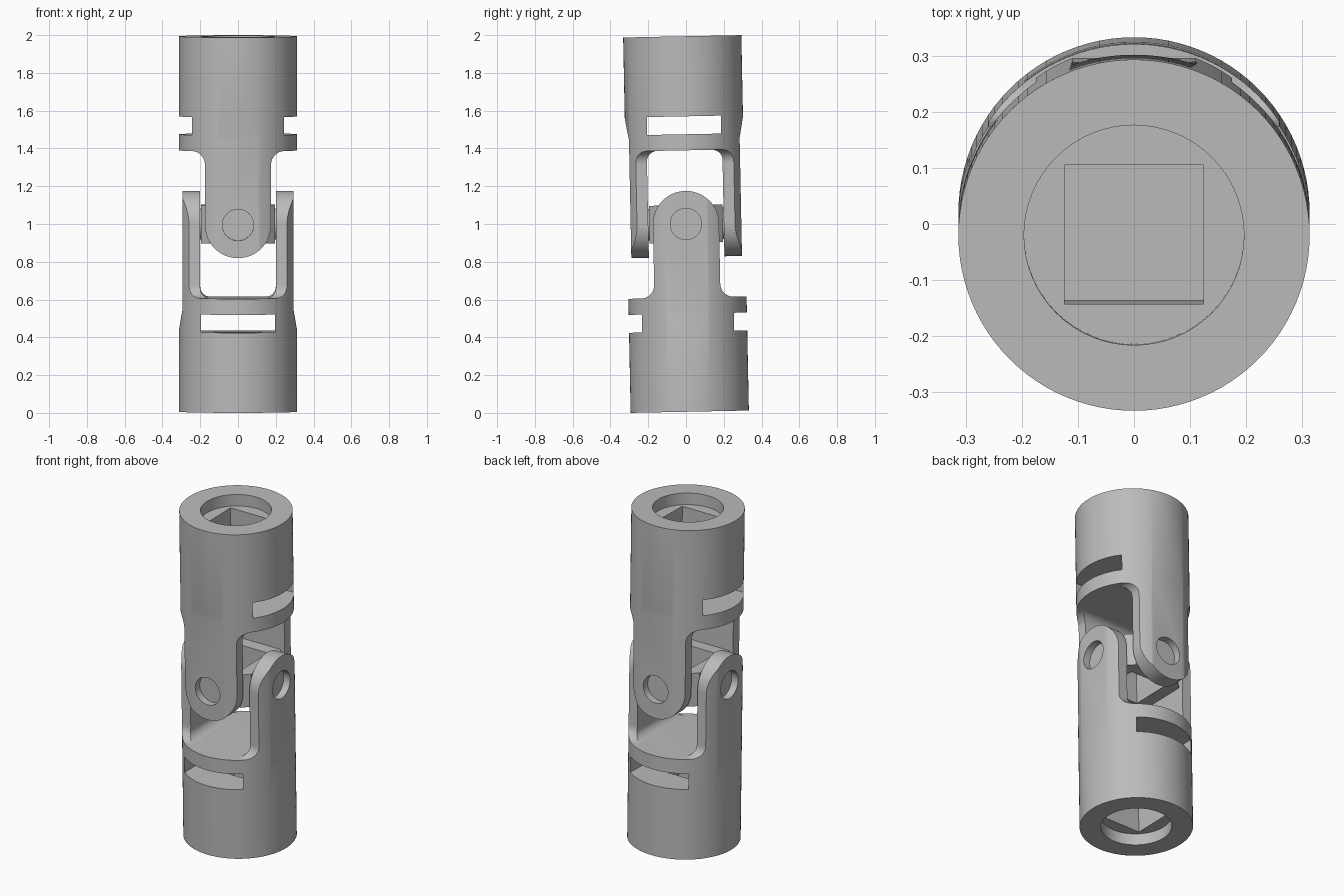
import bpy, bmesh
from math import sin, cos, pi, radians
from mathutils import Matrix, Vector

cube = bpy.data.objects.get("Cube")
if cube:
    bpy.data.objects.remove(cube, do_unlink=True)

# Main sizes, measured from the pivot centre of the joint
R, LENGTH, TILT = 0.313, 0.9938, 0.02
ARM, GAP, FLAT = 0.175, 0.2, 0.293
RING_LOW, RING_HIGH, SLOT_HIGH = 0.39, 0.475, 0.57
PIN_R = 0.083

steel = bpy.data.materials.new("steel_grey")
steel.use_nodes = True
grey = (0.5, 0.5, 0.5, 1)
steel.diffuse_color = grey
steel.node_tree.nodes["Principled BSDF"].inputs["Base Color"].default_value = grey


def to_object(bm, name):
    bmesh.ops.recalc_face_normals(bm, faces=bm.faces)
    mesh = bpy.data.meshes.new(name)
    bm.to_mesh(mesh)
    bm.free()
    mesh.materials.append(steel)
    obj = bpy.data.objects.new(name, mesh)
    bpy.context.collection.objects.link(obj)
    return obj


def arc(cx, cz, r, start, end, n=10):
    angles = [radians(start + (end - start) * i / n) for i in range(n + 1)]
    return [(cx + r * cos(a), cz + r * sin(a)) for a in angles]


def prism(name, points, axis, lo, hi):
    """Extrude a closed outline along x, y or z."""
    place = {"x": lambda u, v, d: (d, u, v),
             "y": lambda u, v, d: (u, d, v),
             "z": lambda u, v, d: (u, v, d)}[axis]
    bm = bmesh.new()
    face = bm.faces.new([bm.verts.new(place(u, v, lo)) for u, v in points])
    out = bmesh.ops.extrude_face_region(bm, geom=[face])
    move = Vector(place(0, 0, hi - lo))
    bmesh.ops.translate(bm, vec=move, verts=[g for g in out["geom"] if isinstance(g, bmesh.types.BMVert)])
    return to_object(bm, name)


def box(name, x, y, lo, hi):
    return prism(name, [(-x, -y), (x, -y), (x, y), (-x, y)], "z", lo, hi)


def rod(name, r, axis, lo, hi, n=48):
    return prism(name, arc(0, 0, r, 0, 360, n)[:-1], axis, lo, hi)


def combine(obj, cutter, operation="DIFFERENCE"):
    mod = obj.modifiers.new("cut", "BOOLEAN")
    mod.operation, mod.solver, mod.object = operation, "EXACT", cutter
    bpy.context.view_layer.update()
    result = bpy.data.meshes.new_from_object(
        obj.evaluated_get(bpy.context.evaluated_depsgraph_get()))
    obj.modifiers.clear()
    obj.data = result
    bpy.data.objects.remove(cutter, do_unlink=True)


def finish(obj, matrix):
    obj.data.transform(matrix)
    bpy.ops.object.select_all(action="DESELECT")
    obj.select_set(True)
    bpy.context.view_layer.objects.active = obj
    bpy.ops.object.shade_smooth_by_angle(angle=radians(25))


def make_yoke(name, matrix):
    yoke = rod(name, R, "z", -0.25, LENGTH, 96)
    # Tongue-shaped arms with rounded ends and filleted shoulders
    fillet = 0.07
    fx, fz = ARM + fillet, RING_LOW - fillet
    outline = ([(-0.4, 1.2), (-0.4, RING_LOW)] + arc(-fx, fz, fillet, 90, 0)
               + arc(0, 0, ARM, 180, 360, 40) + arc(fx, fz, fillet, 180, 90)
               + [(0.4, RING_LOW), (0.4, 1.2)])
    combine(yoke, prism("arm_outline", outline, "y", -0.5, 0.5), "INTERSECT")
    # Gap between the arms
    r = 0.055
    gap = ([(-GAP, -0.4), (GAP, -0.4)] + arc(GAP - r, RING_LOW - r, r, 0, 90)
           + arc(r - GAP, RING_LOW - r, r, 90, 180))
    combine(yoke, prism("gap", gap, "x", -0.5, 0.5))
    # Flats on the outside of the arms, with a sloped run-out
    for s in (-1, 1):
        flat = [(s * FLAT, -0.4), (s * FLAT, 0.45), (s * (R + 0.002), SLOT_HIGH + 0.005),
                (s * 0.5, SLOT_HIGH + 0.005), (s * 0.5, -0.4)]
        combine(yoke, prism("flat", flat, "x", -0.5, 0.5))
    # Cross slot, socket and pin holes
    combine(yoke, box("slot", 0.5, GAP - 0.004, RING_HIGH, SLOT_HIGH))
    combine(yoke, rod("recess", 0.196, "z", LENGTH - 0.07, 1.2, 64))
    combine(yoke, box("square_socket", 0.124, 0.124, SLOT_HIGH - 0.04, 1.1))
    combine(yoke, rod("pin_hole", PIN_R, "y", -0.5, 0.5))
    finish(yoke, matrix)


pose = Matrix.Translation((0, 0, 1)) @ Matrix.Rotation(TILT, 4, "X")
flip = Matrix.Rotation(pi / 2, 4, "Z") @ Matrix.Rotation(pi, 4, "X")
make_yoke("upper_yoke", pose)
make_yoke("lower_yoke", pose @ flip)

# Centre block: a square frame with bevelled corners
a, b = 0.195, 0.15
corners = [(a, -b), (a, b), (b, a), (-b, a), (-a, b), (-a, -b), (-b, -a), (b, -a)]
block = prism("centre_block", corners, "z", -0.1, 0.1)
combine(block, box("block_hole", 0.12, 0.12, -0.3, 0.3))
finish(block, pose)

# Four pins seated in the arm holes
for axis in "xy":
    for side, label in ((-1, "negative"), (1, "positive")):
        lo, hi = sorted((side * 0.15, side * 0.25))
        finish(rod(f"pin_{axis}_{label}", PIN_R, axis, lo, hi), pose)
